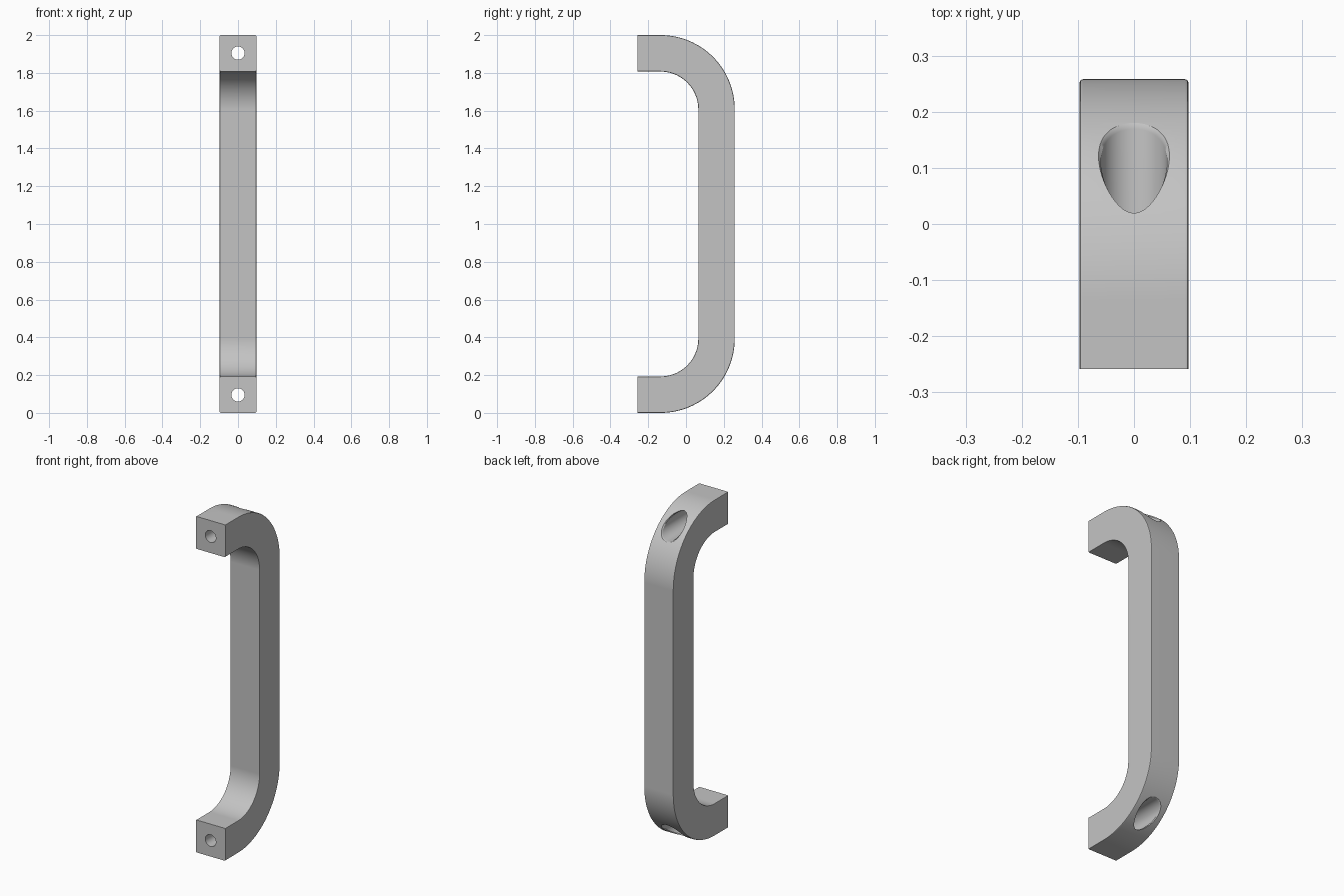
import bpy, bmesh, math
from mathutils import Vector

cube = bpy.data.objects.get("Cube")
if cube:
    bpy.data.objects.remove(cube, do_unlink=True)

HALF_X, HALF_Y = 0.097, 0.258      # half width and half depth
R_OUT, R_IN = 0.393, 0.2           # bend radii
BEND_Y, BEND_Z = HALF_Y - R_OUT, 2 - R_OUT
HOLE_Z = 1.905

grey = bpy.data.materials.new("plain grey")
grey.use_nodes = True
colour = (0.55, 0.55, 0.55, 1)
grey.diffuse_color = colour
grey.node_tree.nodes["Principled BSDF"].inputs["Base Color"].default_value = colour


def finish(name, bm):
    bmesh.ops.recalc_face_normals(bm, faces=bm.faces[:])
    mesh = bpy.data.meshes.new(name)
    bm.to_mesh(mesh)
    bm.free()
    mesh.materials.append(grey)
    obj = bpy.data.objects.new(name, mesh)
    bpy.context.collection.objects.link(obj)
    return obj


def upper_bend(radius, steps=32):
    """Quarter bend from the mounting end to the grip."""
    return [(BEND_Y + radius * math.sin(a), BEND_Z + radius * math.cos(a))
            for a in (math.pi / 2 * i / steps for i in range(steps + 1))]


def make_handle():
    # Side profile, upper half mirrored to the lower half
    outer = [(-HALF_Y, 2)] + upper_bend(R_OUT)
    inner = [(-HALF_Y, BEND_Z + R_IN)] + upper_bend(R_IN)
    flip = lambda pts: [(y, 2 - z) for y, z in pts]
    profile = outer + flip(outer)[::-1] + flip(inner) + inner[::-1]
    bm = bmesh.new()
    face = bm.faces.new([bm.verts.new((-HALF_X, y, z)) for y, z in profile])
    new = bmesh.ops.extrude_face_region(bm, geom=[face])["geom"]
    bmesh.ops.translate(bm, vec=(2 * HALF_X, 0, 0),
                        verts=[g for g in new if isinstance(g, bmesh.types.BMVert)])
    # Soften the long edges only
    long_edges = [e for e in bm.edges
                  if abs(e.verts[0].co.x - e.verts[1].co.x) < 0.001
                  and max(v.co.y for v in e.verts) > -HALF_Y + 0.001]
    bmesh.ops.bevel(bm, geom=long_edges, offset=0.006, segments=2,
                    profile=0.5, affect='EDGES')
    return finish("pull_handle", bm)


def make_hole_cutter(name, mirrored, sides=64):
    """Screw hole, wider head pocket and a chamfer that follows the bend."""
    def on_bend(radius):
        return lambda z: BEND_Y + math.sqrt(radius ** 2 - (z - BEND_Z) ** 2)
    screw, pocket, rim = 0.035, 0.059, 0.064
    rings = [(screw, lambda z: -0.4), (screw, lambda z: -0.1),
             (pocket, lambda z: -0.1), (pocket, on_bend(R_OUT - 0.006)),
             (rim, on_bend(R_OUT + 0.001)), (rim, lambda z: 0.4)]
    bm = bmesh.new()
    loops = []
    for radius, depth in rings:
        loop = []
        for i in range(sides):
            a = math.tau * (i + 0.5) / sides
            z = HOLE_Z + radius * math.sin(a)
            co = Vector((radius * math.cos(a), depth(z), 2 - z if mirrored else z))
            loop.append(bm.verts.new(co))
        loops.append(loop)
    for a, b in zip(loops, loops[1:]):
        for i in range(sides):
            j = (i + 1) % sides
            bm.faces.new((a[i], a[j], b[j], b[i]))
    bm.faces.new(loops[0])
    bm.faces.new(loops[-1])
    obj = finish(name, bm)
    obj.hide_render = True
    return obj


handle = make_handle()
bpy.ops.object.select_all(action='DESELECT')
handle.select_set(True)
bpy.context.view_layer.objects.active = handle

# Cut both screw holes
for name, mirrored in (("upper_hole_cutter", False), ("lower_hole_cutter", True)):
    cutter = make_hole_cutter(name, mirrored)
    cut = handle.modifiers.new(name, 'BOOLEAN')
    cut.operation, cut.solver, cut.object = 'DIFFERENCE', 'EXACT', cutter
    bpy.ops.object.modifier_apply(modifier=cut.name)
    bpy.data.objects.remove(cutter, do_unlink=True)

# Smooth bends, crisp ends and hole rims
bpy.ops.object.shade_smooth_by_angle(angle=math.radians(30))
weighted = handle.modifiers.new("even shading", 'WEIGHTED_NORMAL')
weighted.keep_sharp = True
